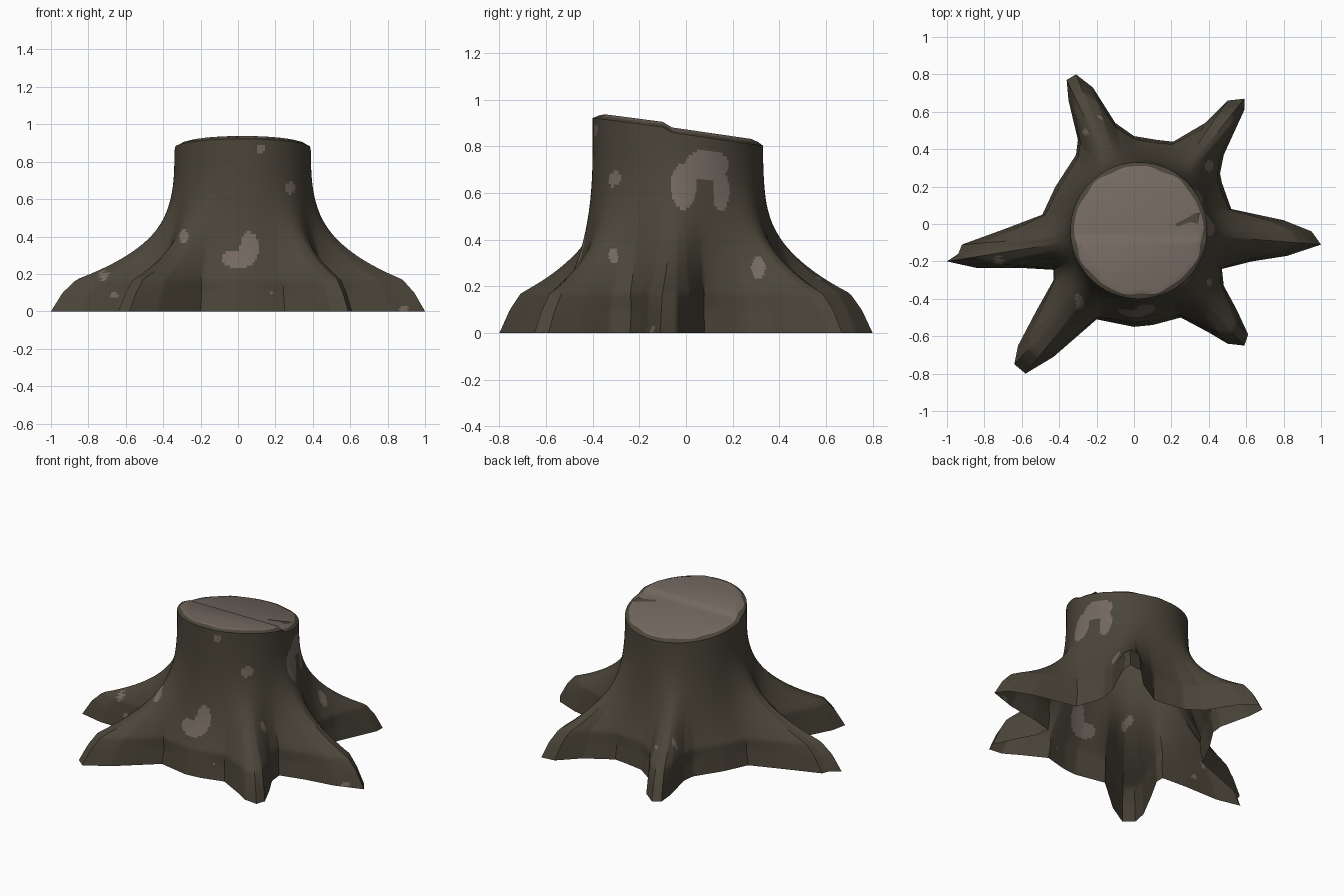
import bpy, bmesh, math

if "Cube" in bpy.data.objects:
    bpy.data.objects.remove(bpy.data.objects["Cube"])

CX, CY, RT = 0.025, -0.035, 0.365          # trunk axis and top radius

def material(name, col):
    m = bpy.data.materials.new(name)
    m.diffuse_color = (*col, 1)
    m.use_nodes = True
    m.node_tree.nodes["Principled BSDF"].inputs["Base Color"].default_value = m.diffuse_color
    return m

bark = material("dark_bark", (0.070, 0.060, 0.041))
wood = material("bare_wood", (0.172, 0.140, 0.117))

# Ground outline with six roots, counter-clockwise
OUTLINE = [(1, -.11), (.95, -.04), (.8, .02), (.52, .08), (.47, .22), (.46, .27),
           (.48, .37), (.59, .61), (.59, .67), (.5, .66), (.38, .54), (.21, .44),
           (.12, .45), (0, .47), (-.1, .54), (-.22, .73), (-.31, .8), (-.36, .77),
           (-.35, .66), (-.3, .45), (-.31, .37), (-.42, .2), (-.49, .05), (-.7, -.03),
           (-.92, -.11), (-.94, -.16), (-1, -.2), (-.84, -.235), (-.6, -.235),
           (-.43, -.245), (-.43, -.3), (-.52, -.46), (-.62, -.65), (-.64, -.75),
           (-.58, -.8), (-.43, -.71), (-.2, -.51), (-.1, -.53), (0, -.55), (.1, -.54),
           (.25, -.5), (.4, -.58), (.5, -.64), (.59, -.65), (.61, -.59), (.55, -.46),
           (.48, -.33), (.47, -.24), (.63, -.2), (.82, -.17)]

def cut_z(y):
    """Height of the sloping cut, with a small step across it."""
    if y < -0.1:
        return 0.935 - 0.13 * (y + 0.33)
    if y < -0.06:
        return 0.905 - 0.6 * (y + 0.1)
    return 0.881 - 0.145 * (y + 0.06)

def flare(z):
    """Root spread, 1 at the ground and 0 at the top."""
    if z < 0.17:
        return 1 - 0.16 * z / 0.17
    return 0.84 * max(0, 1 - (z - 0.17) / 0.7) ** 3

# Subdivide the outline into (angle, spread) columns
cols = []
for i, (x0, y0) in enumerate(OUTLINE):
    x1, y1 = OUTLINE[(i + 1) % len(OUTLINE)]
    n = max(1, round(math.hypot(x1 - x0, y1 - y0) / 0.016))
    for k in range(n):
        x, y = x0 + (x1 - x0) * k / n - CX, y0 + (y1 - y0) * k / n - CY
        cols.append((math.atan2(y, x), math.hypot(x, y) - RT))
N = len(cols)
# Softened spread used higher up the trunk
step = [((cols[(i + 1) % N][0] - cols[i - 1][0]) % math.tau) / 2 for i in range(N)]
soft = []
for a, _ in cols:
    w = [s * math.exp((math.cos(a - b) - 1) / 0.022) for s, (b, _) in zip(step, cols)]
    soft.append(1.08 * sum(wi * c[1] for wi, c in zip(w, cols)) / sum(w))

# Bare patches: view side, centre and half sizes in that view
PATCHES = [("F", .00, .28, .09, .05), ("F", .06, .34, .05, .085), ("F", -.29, .40, .025, .035),
           ("F", -.72, .19, .025, .025), ("F", -.66, .085, .016, .018), ("F", .28, .66, .028, .032),
           ("F", .12, .87, .025, .025), ("F", .89, .01, .022, .02), ("F", .18, .1, .012, .012),
           ("R", .09, .72, .095, .065), ("R", -.01, .63, .055, .10), ("R", .15, .61, .035, .09),
           ("R", -.31, .33, .02, .035), ("R", .31, .28, .03, .045),
           ("T", -.26, .49, .018, .018), ("T", -.18, .57, .012, .012)]

def is_bare(p, n):
    for side, u, v, ru, rv in PATCHES:
        if side == "F" and p.y < -0.05 and n.y < 0:
            a, b = p.x, p.z
        elif side == "R" and p.x > 0.1 and n.x > 0:
            a, b = p.y, p.z
        elif side == "T":
            a, b = p.x, p.y
        else:
            continue
        if ((a - u) / ru) ** 2 + ((b - v) / rv) ** 2 < 1:
            return True
    return False

def finish(bm, name, mats):
    me = bpy.data.meshes.new(name)
    bm.to_mesh(me)
    bm.free()
    for m in mats:
        me.materials.append(m)
    ob = bpy.data.objects.new(name, me)
    bpy.context.collection.objects.link(ob)
    bpy.ops.object.select_all(action='DESELECT')
    ob.select_set(True)
    bpy.context.view_layer.objects.active = ob
    bpy.ops.object.shade_smooth_by_angle(angle=math.radians(35))
    return ob

# Trunk and roots: stacked rings, open underneath
bm = bmesh.new()
ROWS = 60
rings = []
for j in range(ROWS + 1):
    ring = []
    for i, (a, d) in enumerate(cols):
        rim = cut_z(CY + RT * math.sin(a)) - 0.022
        z = rim * j / ROWS
        k = min(1, max(0, (z - 0.1) / 0.4))
        r = RT + flare(z) * (d * (1 - k) + soft[i] * k)
        ring.append(bm.verts.new((CX + r * math.cos(a), CY + r * math.sin(a), z)))
    rings.append(ring)

def lip(a):
    return 0.343 + 0.004 * math.sin(9 * a) + 0.003 * math.sin(14 * a + 1)

# Bark lip turning in over the cut
rings.append([bm.verts.new((CX + lip(a) * math.cos(a), CY + lip(a) * math.sin(a),
                            cut_z(CY + lip(a) * math.sin(a)) - 0.010)) for a, _ in cols])
for lo, hi in zip(rings, rings[1:]):
    for i in range(N):
        k = (i + 1) % N
        bm.faces.new((lo[i], lo[k], hi[k], hi[i]))
bm.normal_update()
for f in bm.faces:
    f.material_index = int(is_bare(f.calc_center_median(), f.normal))
finish(bm, "trunk_and_roots", [bark, wood])

# Sawn top: chamfer ring plus a disc split along the step
bm = bmesh.new()
outer, inner = [], []
SEG = 128
for i in range(SEG):
    a = math.tau * i / SEG
    for lst, r, drop in ((outer, lip(a) + 0.001, 0.010), (inner, 0.315, 0)):
        y = CY + r * math.sin(a)
        lst.append(bm.verts.new((CX + r * math.cos(a), y, -drop)))
for i in range(SEG):
    k = (i + 1) % SEG
    bm.faces.new((outer[i], outer[k], inner[k], inner[i]))
bm.faces.new(inner)
for y in (-0.1, -0.06):
    bmesh.ops.bisect_plane(bm, geom=bm.verts[:] + bm.edges[:] + bm.faces[:],
                           plane_co=(0, y, 0), plane_no=(0, 1, 0))
for v in bm.verts:
    v.co.z += cut_z(v.co.y)
finish(bm, "sawn_top", [wood])

# Dark bark crack running in from the right edge
bm = bmesh.new()
crack = [(.22, .0), (.23, -.015), (.30, .01), (.345, .0), (.35, .06), (.32, .055), (.28, .03)]
bm.faces.new([bm.verts.new((x, y, cut_z(y) + 0.003)) for x, y in crack])
finish(bm, "top_crack", [bark])
